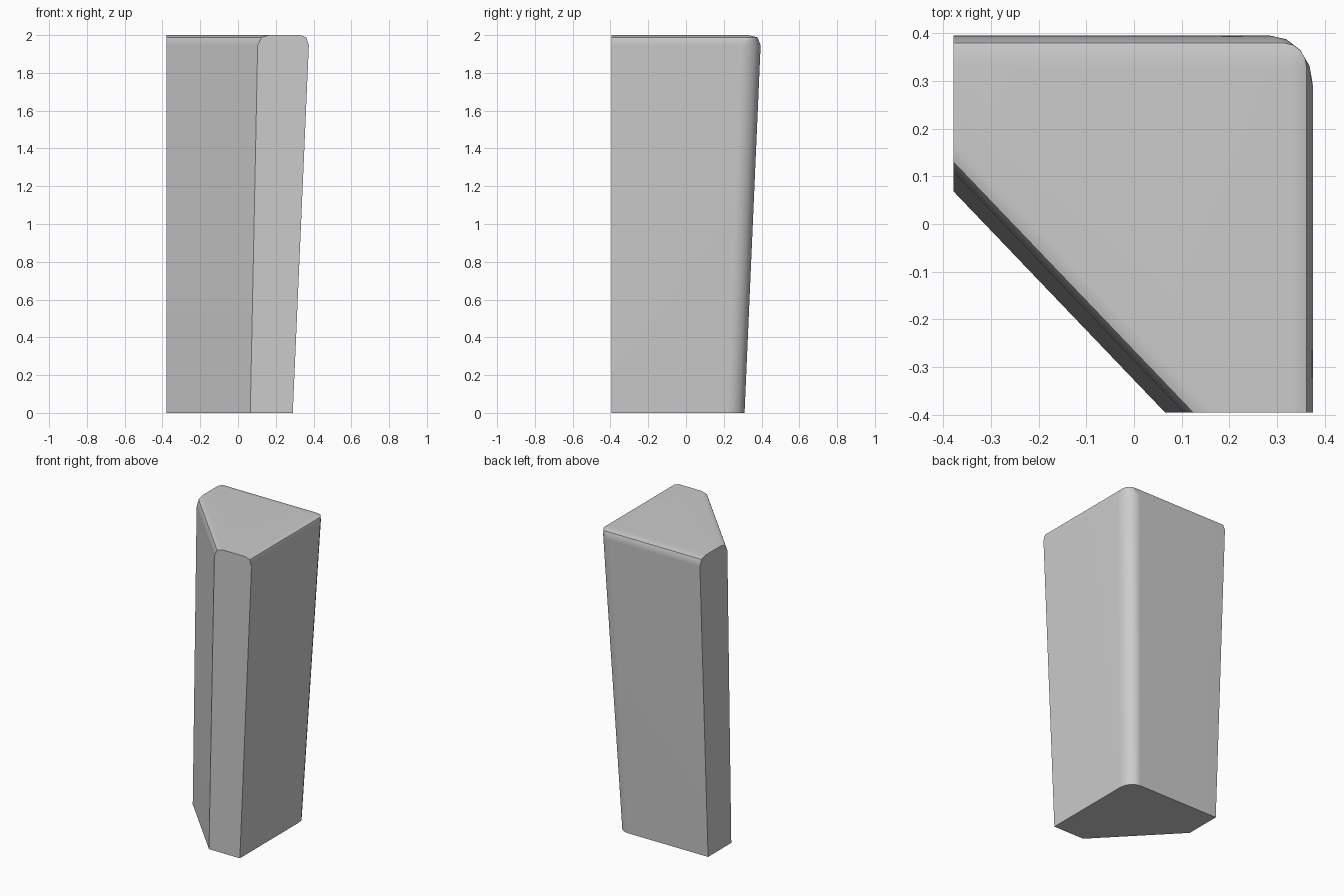
import bpy, bmesh
from math import sin, cos, pi, radians

if "Cube" in bpy.data.objects:
    bpy.data.objects.remove(bpy.data.objects["Cube"])

LEFT, FRONT = -0.378, -0.395   # flat cut sides

def section(z, right, back, diag, corner):
    """Five-sided outline at height z with a rounded back right corner."""
    pts = [(diag, FRONT), (right, FRONT)]
    for i in range(5):
        a = i / 4 * pi / 2
        pts.append((right - corner * (1 - cos(a)),
                    back - corner * 1.15 * (1 - sin(a))))
    pts += [(LEFT, back), (LEFT, FRONT + (diag - LEFT) * 1.045)]
    return [(x, y, z) for x, y in pts]

# Tapered body, then the rounded top rim
sections = [
    section(0.0, 0.29, 0.31, 0.065, 0.08),
    section(1.945, 0.375, 0.395, 0.104, 0.09),
    section(1.988, 0.362, 0.379, 0.124, 0.045),
    section(2.0, 0.33, 0.33, 0.165, 0.003),
]

bm = bmesh.new()
rings = [[bm.verts.new(p) for p in s] for s in sections]
n = len(rings[0])
for lo, hi in zip(rings, rings[1:]):
    # Front and left cut faces become single flat polygons below
    for i in range(n):
        if i in (0, n - 2):
            continue
        j = (i + 1) % n
        bm.faces.new((lo[i], lo[j], hi[j], hi[i]))
for i in (0, n - 2):
    bm.faces.new([r[i + 1] for r in rings] + [r[i] for r in reversed(rings)])
bm.faces.new(list(reversed(rings[0])))
bm.faces.new(rings[-1])
bmesh.ops.recalc_face_normals(bm, faces=bm.faces)

mesh = bpy.data.meshes.new("tapered_block")
bm.to_mesh(mesh)
bm.free()
block = bpy.data.objects.new("tapered_block", mesh)
bpy.context.collection.objects.link(block)
bpy.context.view_layer.objects.active = block
block.select_set(True)
bpy.ops.object.shade_smooth_by_angle(angle=radians(40))
# Weighted normals keep the large faces flat
wn = block.modifiers.new("flat_faces", 'WEIGHTED_NORMAL')
wn.keep_sharp = True
